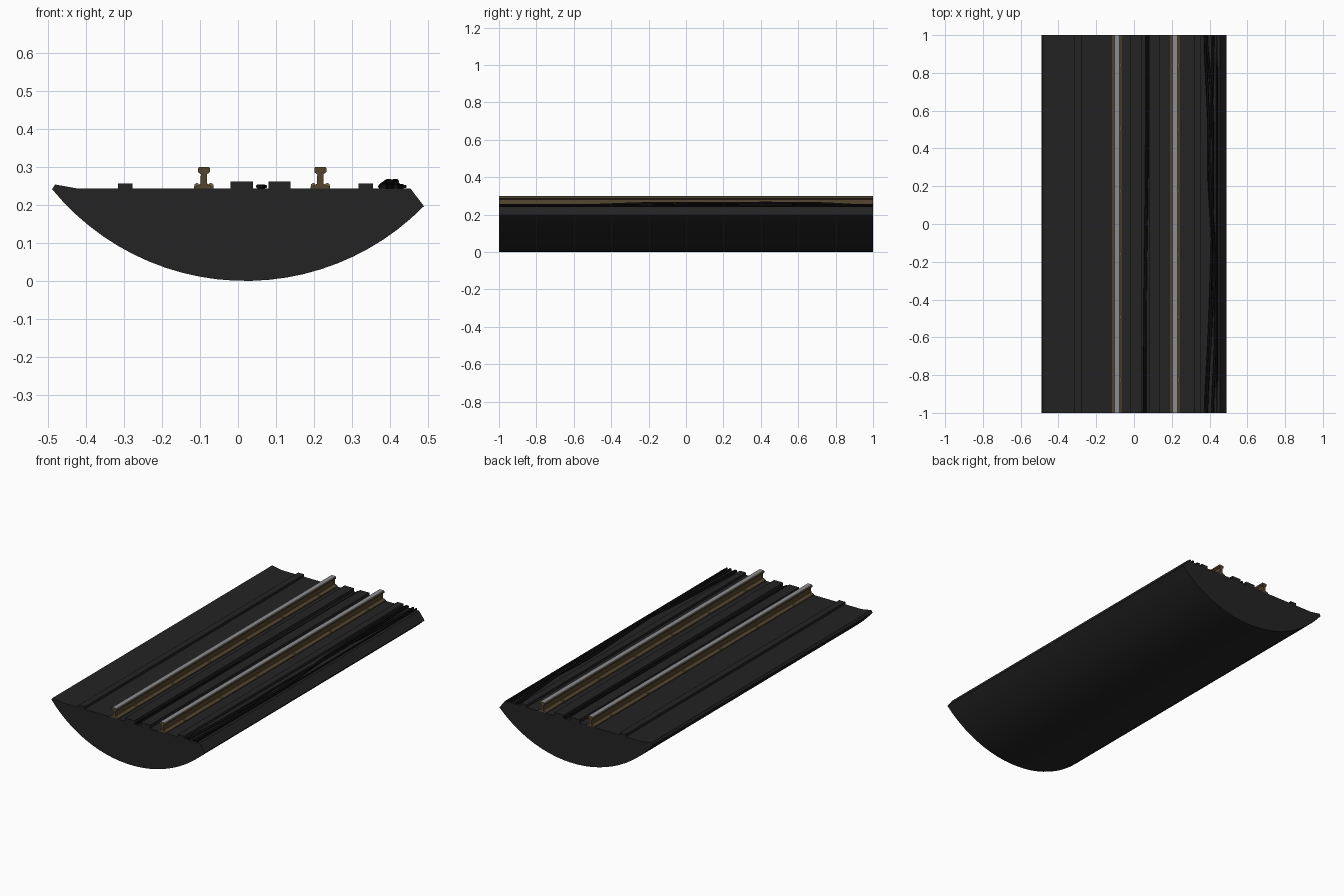
import bpy, bmesh, math
from mathutils import Vector

cube = bpy.data.objects.get("Cube")
if cube:
    bpy.data.objects.remove(cube, do_unlink=True)


def material(name, color):
    m = bpy.data.materials.new(name)
    m.use_nodes = True
    m.diffuse_color = (*color, 1)
    m.node_tree.nodes["Principled BSDF"].inputs["Base Color"].default_value = (*color, 1)
    return m


concrete = material("dark concrete", (0.017, 0.017, 0.017))
rust = material("rusty brown", (0.085, 0.058, 0.028))
steel = material("polished steel", (0.27, 0.27, 0.28))
clip_tan = material("clip tan", (0.2, 0.15, 0.07))
rubber = material("black rubber", (0.004, 0.004, 0.004))

FLOOR = 0.243


def extrude(name, profile, mats, y0=-1.0, y1=1.0):
    """Sweep an x-z profile along y."""
    bm = bmesh.new()
    face = bm.faces.new([bm.verts.new((x, y0, z)) for x, z in profile])
    new = bmesh.ops.extrude_face_region(bm, geom=[face])["geom"]
    bmesh.ops.translate(bm, vec=Vector((0, y1 - y0, 0)),
                        verts=[v for v in new if isinstance(v, bmesh.types.BMVert)])
    bmesh.ops.recalc_face_normals(bm, faces=bm.faces)
    me = bpy.data.meshes.new(name)
    bm.to_mesh(me)
    bm.free()
    for m in mats:
        me.materials.append(m)
    ob = bpy.data.objects.new(name, me)
    bpy.context.collection.objects.link(ob)
    return ob


# Tunnel bed: circular underside, flat floor, raised and chamfered edges
R, CX, STEPS = 0.659, 0.02, 24
a0, a1 = math.asin(-0.51 / R), math.asin(0.47 / R)
arc = []
for i in range(STEPS + 1):
    a = a0 + (a1 - a0) * i / STEPS
    arc.append((CX + R * math.sin(a), R - R * math.cos(a)))
bed = extrude("tunnel_bed", arc + [(0.455, FLOOR), (-0.42, FLOOR), (-0.482, 0.254)], [concrete])
bpy.context.view_layer.objects.active = bed
bed.select_set(True)
bpy.ops.object.shade_smooth_by_angle(angle=math.radians(15))
bed.select_set(False)

# Long concrete kerbs
kerbs = [("outer_kerb_right", -0.316, -0.278, 0.257), ("inner_kerb_right", -0.02, 0.04, 0.262),
         ("inner_kerb_left", 0.08, 0.138, 0.262), ("outer_kerb_left", 0.317, 0.356, 0.257)]
for name, x0, x1, top in kerbs:
    z = FLOOR - 0.003
    extrude(name, [(x0, z), (x1, z), (x1, top), (x0, top)], [concrete])

# Rails with a shiny running surface, held by pairs of clips
half = [(0.026, 0.242), (0.026, 0.248), (0.009, 0.256), (0.008, 0.281),
        (0.016, 0.287), (0.016, 0.297), (0.013, 0.3)]
for side, cx in (("right", -0.09), ("left", 0.217)):
    profile = [(cx + x, z) for x, z in half] + [(cx - x, z) for x, z in reversed(half)]
    rail = extrude("rail_" + side, profile, [rust, steel])
    for p in rail.data.polygons:
        if p.normal.z > 0.5 and p.center.z > 0.29:
            p.material_index = 1
    for i in range(6):
        y = -0.825 + i * 0.333
        for s in (-1, 1):
            outline = [(0.014, 0.246), (0.025, 0.246), (0.025, 0.254), (0.02, 0.258), (0.014, 0.257)]
            extrude(f"rail_clip_{side}", [(cx + s * x, z) for x, z in outline],
                    [clip_tan], y - 0.006, y + 0.006)


def cable(name, radius, points):
    """Loose cable through (x, y, height of its centre) points."""
    cu = bpy.data.curves.new(name, "CURVE")
    cu.dimensions = "3D"
    cu.bevel_depth = radius
    cu.bevel_resolution = 1
    cu.resolution_u = 5
    cu.use_fill_caps = True
    sp = cu.splines.new("BEZIER")
    sp.bezier_points.add(len(points) - 1)
    for bp, (x, y, z) in zip(sp.bezier_points, points):
        bp.co = (x, y, z)
        bp.handle_left_type = bp.handle_right_type = "AUTO"
    # Keep the cut ends square to the track
    for bp, s in ((sp.bezier_points[0], 1), (sp.bezier_points[-1], -1)):
        bp.handle_left_type = bp.handle_right_type = "FREE"
        bp.handle_right = bp.co + Vector((0, s * 0.1, 0))
        bp.handle_left = bp.co - Vector((0, s * 0.1, 0))
        if s < 0:
            bp.handle_left, bp.handle_right = bp.co - Vector((0, 0.1, 0)), bp.co + Vector((0, 0.1, 0))
    cu.materials.append(rubber)
    ob = bpy.data.objects.new(name, cu)
    bpy.context.collection.objects.link(ob)


low, high = 0.249, 0.262
cable("centre_cable_a", 0.006, [(0.053, -1, low), (0.057, -0.4, low), (0.064, 0.2, low), (0.068, 1, low)])
cable("centre_cable_b", 0.005, [(0.06, -1, low), (0.062, -0.4, low), (0.071, 0.3, low), (0.072, 1, low)])
cable("side_cable_a", 0.007, [(0.385, -1, low), (0.41, -0.5, low), (0.425, -0.2, low),
                              (0.4, 0.3, high), (0.395, 0.55, high), (0.376, 1, low)])
cable("side_cable_b", 0.007, [(0.416, -1, low), (0.432, -0.5, low), (0.41, 0, low),
                              (0.395, 0.35, low), (0.412, 0.65, low), (0.418, 1, low)])
cable("side_cable_c", 0.006, [(0.378, -1, low), (0.396, -0.6, low), (0.41, -0.2, high),
                              (0.418, 0.4, high), (0.41, 0.7, high), (0.385, 1, low)])
cable("side_cable_d", 0.005, [(0.438, -1, low), (0.44, 0, low), (0.438, 1, low)])
